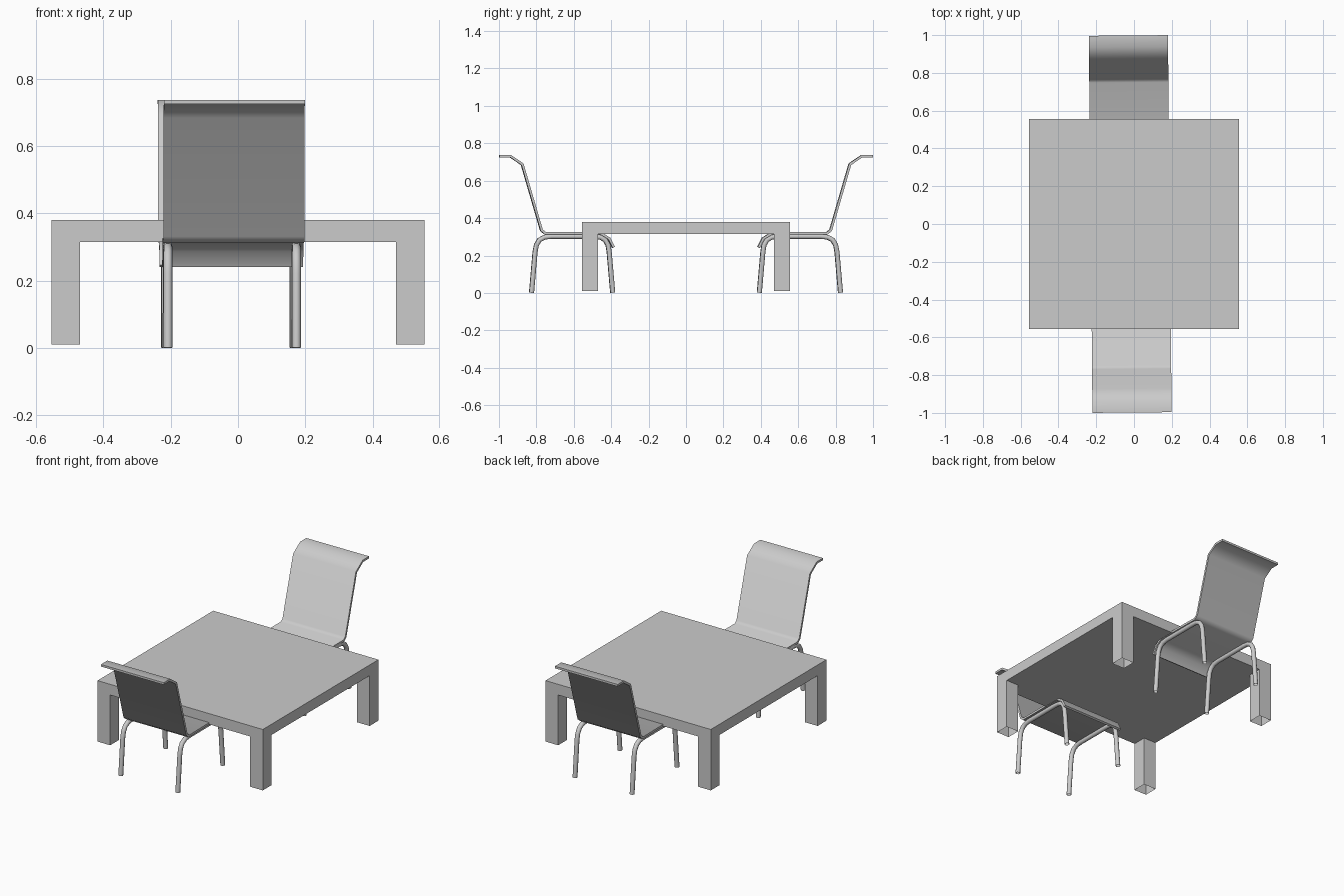
import bpy
import bmesh
import math
from mathutils import Matrix

if "Cube" in bpy.data.objects:
    bpy.data.objects.remove(bpy.data.objects["Cube"], do_unlink=True)

grey = bpy.data.materials.new("light_grey")
grey.use_nodes = True
grey.diffuse_color = (0.6, 0.6, 0.6, 1)
grey.node_tree.nodes["Principled BSDF"].inputs["Base Color"].default_value = (0.6, 0.6, 0.6, 1)


def add_object(name, data):
    obj = bpy.data.objects.new(name, data)
    bpy.context.collection.objects.link(obj)
    data.materials.append(grey)
    return obj


def select_only(obj):
    bpy.ops.object.select_all(action='DESELECT')
    obj.select_set(True)
    bpy.context.view_layer.objects.active = obj


def placed(shift, turn):
    return Matrix.Translation((shift, 0, 0)) @ Matrix.Rotation(turn, 4, 'Z')


# Table: a three by three slab whose corner cells are pulled down into hollow legs
def make_table(half=0.555, leg=0.085, top=0.38, under=0.315, foot=0.01):
    bm = bmesh.new()
    cuts = (-half, leg - half, half - leg, half)
    grid = [[bm.verts.new((x, y, under)) for y in cuts] for x in cuts]
    cells = [bm.faces.new((grid[i][j], grid[i + 1][j], grid[i + 1][j + 1], grid[i][j + 1]))
             for i in range(3) for j in range(3)]
    slab = bmesh.ops.extrude_face_region(bm, geom=cells, use_keep_orig=True)
    for v in slab["geom"]:
        if isinstance(v, bmesh.types.BMVert):
            v.co.z = top
    corners = [f for f in cells if all(abs(c) > half - leg
               for c in f.calc_center_median().xy)]
    soles = bmesh.ops.extrude_discrete_faces(bm, faces=corners)["faces"]
    for f in soles:
        for v in f.verts:
            v.co.z = foot
    bmesh.ops.recalc_face_normals(bm, faces=bm.faces)
    bmesh.ops.delete(bm, geom=soles, context='FACES_ONLY')
    mesh = bpy.data.meshes.new("table")
    bm.to_mesh(mesh)
    bm.free()
    add_object("table", mesh)


# Chair shell: side profile (depth, height) from front lip, over the seat,
# round the bend and up the back to the rolled top edge
SHELL = [(0.388, 0.243), (0.412, 0.291), (0.46, 0.32), (0.752, 0.318),
         (0.773, 0.335), (0.876, 0.688), (0.939, 0.731), (0.998, 0.731)]
# Tube frame: side path from back foot over to front foot
FRAME = [(0.826, 0.001), (0.807, 0.22), (0.8, 0.256), (0.784, 0.283), (0.757, 0.298),
         (0.72, 0.302), (0.495, 0.302), (0.458, 0.298), (0.432, 0.283),
         (0.417, 0.256), (0.411, 0.22), (0.392, 0.001)]


def make_shell(name, place, half_width=0.2095):
    bm = bmesh.new()
    rows = [[bm.verts.new((x, y, z)) for x in (-half_width, half_width)] for y, z in SHELL]
    for a, b in zip(rows, rows[1:]):
        bm.faces.new((a[0], a[1], b[1], b[0]))
    mesh = bpy.data.meshes.new(name)
    bm.to_mesh(mesh)
    bm.free()
    obj = add_object(name, mesh)
    obj.matrix_world = place
    solid = obj.modifiers.new("thickness", 'SOLIDIFY')
    solid.thickness = 0.013
    solid.offset = 0
    solid.use_even_offset = True
    select_only(obj)
    bpy.ops.object.modifier_apply(modifier=solid.name)
    bpy.ops.object.shade_smooth_by_angle(angle=math.radians(45))


def make_frame(name, place, x):
    curve = bpy.data.curves.new(name, 'CURVE')
    curve.dimensions = '3D'
    curve.bevel_depth = 0.0135
    curve.bevel_resolution = 3
    path = curve.splines.new('POLY')
    path.points.add(len(FRAME) - 1)
    for point, (y, z) in zip(path.points, FRAME):
        point.co = (x, y, z, 1)
    obj = add_object(name, curve)
    obj.matrix_world = place
    select_only(obj)
    bpy.ops.object.convert(target='MESH')
    bpy.ops.object.shade_smooth_by_angle(angle=math.radians(45))


make_table()

# Two facing chairs, turned very slightly off the table axis
for label, turn, shift in (("back", 0, -0.021), ("front", math.pi, -0.019)):
    make_shell(label + "_chair_shell", placed(shift, turn + 0.0085))
    for side, x in (("left", 0.191), ("right", -0.191)):
        make_frame(f"{label}_chair_{side}_frame", placed(-0.021, turn + 0.0045), x)
